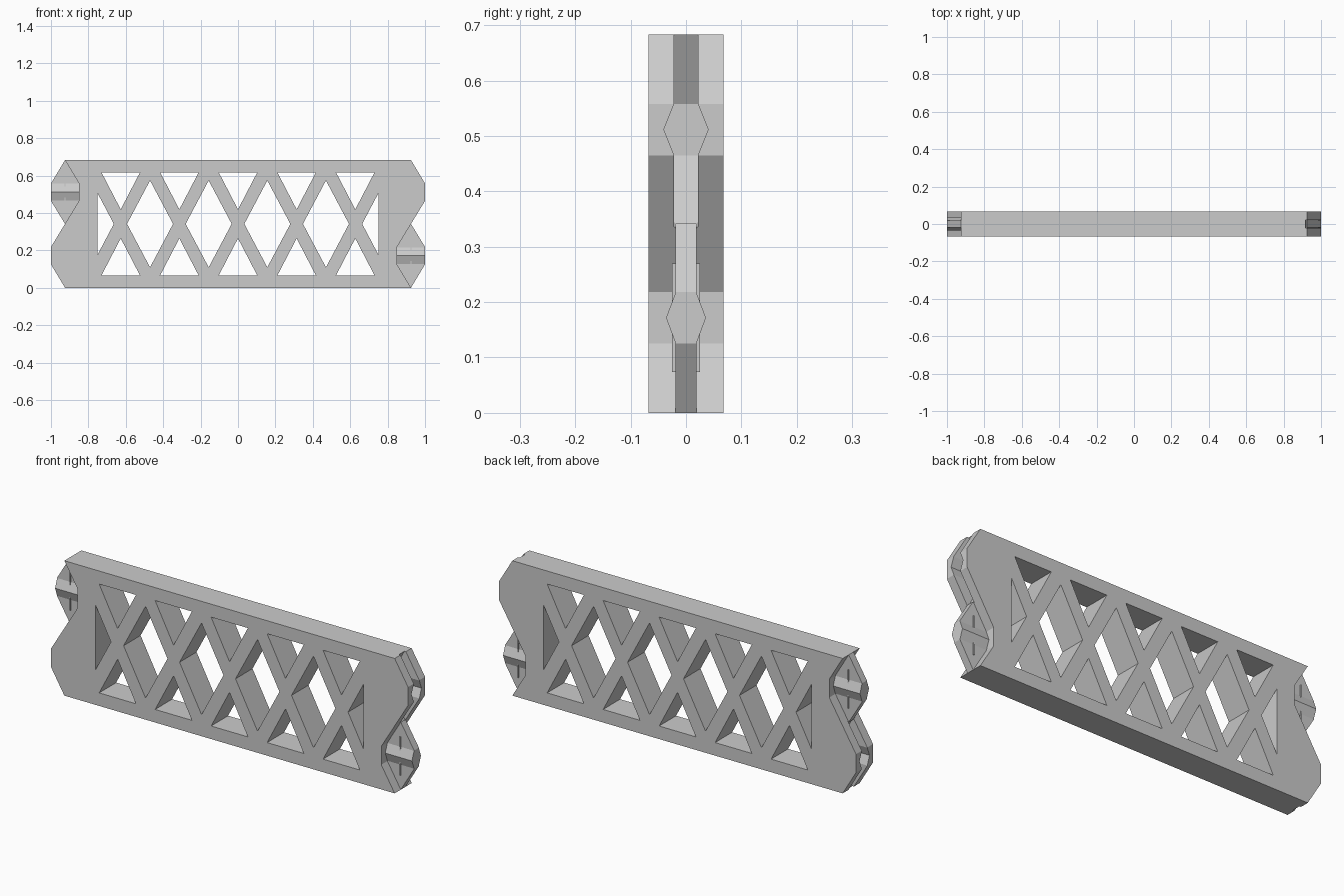
import bpy, bmesh

if "Cube" in bpy.data.objects:
    bpy.data.objects.remove(bpy.data.objects["Cube"])

H = 0.683          # panel height
T = 0.068          # half thickness
MID = H / 2

grey = bpy.data.materials.new("light grey")
grey.diffuse_color = (0.6, 0.6, 0.6, 1)
grey.use_nodes = True
grey.node_tree.nodes["Principled BSDF"].inputs["Base Color"].default_value = grey.diffuse_color


def add_prism(bm, pts, a, b, axis="y"):
    """Extrude a polygon: (x, z) points along y, or (y, z) points along x."""
    def place(p, d):
        return (p[0], d, p[1]) if axis == "y" else (d, p[0], p[1])
    lo = [bm.verts.new(place(p, a)) for p in pts]
    hi = [bm.verts.new(place(p, b)) for p in pts]
    bm.faces.new(lo)
    bm.faces.new(hi[::-1])
    n = len(pts)
    for i in range(n):
        j = (i + 1) % n
        bm.faces.new((lo[j], lo[i], hi[i], hi[j]))


def make(name, prisms):
    bm = bmesh.new()
    for p in prisms:
        add_prism(bm, *p)
    bmesh.ops.recalc_face_normals(bm, faces=bm.faces[:])
    me = bpy.data.meshes.new(name)
    bm.to_mesh(me)
    bm.free()
    me.materials.append(grey)
    ob = bpy.data.objects.new(name, me)
    bpy.context.collection.objects.link(ob)
    return ob


def cut(target, cutter):
    m = target.modifiers.new(cutter.name, "BOOLEAN")
    m.operation = "DIFFERENCE"
    m.solver = "EXACT"
    m.object = cutter
    bpy.context.view_layer.objects.active = target
    bpy.ops.object.modifier_apply(modifier=m.name)
    bpy.data.objects.remove(cutter)


def turn(pts):
    """Half turn of (x, z) points about the panel centre."""
    return [(-x, H - z) for x, z in pts]


# Panel outline: one end, then the same end turned half way round
end = [(0.925, 0), (0.85, 0.125), (0.85, 0.218), (0.925, MID),
       (1, 0.465), (1, 0.558), (0.925, H)]
panel = make("lattice_panel", [(end + turn(end), -T, T)])

# Lattice windows: triangles along both rails, diamonds between, half diamonds at the ends
P = 0.3135
windows = []
for i in range(-2, 3):
    x = i * P
    tri = [(x - 0.103, 0.617), (x + 0.103, 0.617), (x, 0.419)]
    windows += [tri, turn(tri)]
for i in (-1.5, -0.5, 0.5, 1.5):
    x = i * P
    windows.append([(x - 0.123, MID), (x, MID + 0.232),
                    (x + 0.123, MID), (x, MID - 0.232)])
side = [(0.75, MID - 0.163), (0.75, MID + 0.163), (0.664, MID)]
windows += [side, turn(side)]
cut(panel, make("window_cutter", [(w, -0.2, 0.2) for w in windows]))

# Slots with V grooves inside the outer tabs
slot = [(0.92, 0.69), (0.85, 0.558), (0.85, 0.465), (0.92, 0.336),
        (1.1, 0.336), (1.1, 0.69)]
cut(panel, make("slot_cutter", [(s, -0.022, 0.022) for s in (slot, turn(slot))]))


def ridge(zc, w, tip):
    return [(w, zc - 0.0465), (tip, zc), (w, zc + 0.0465),
            (-w, zc + 0.0465), (-tip, zc), (-w, zc - 0.0465)]


ZL = 0.1715
cut(panel, make("groove_cutter", [(ridge(H - ZL, 0.0215, 0.04), 0.85, 1.1, "x"),
                                  (ridge(ZL, 0.0215, 0.04), -1.1, -0.85, "x")]))

# Centre tongues, each with a ridge and a thin upright fin on both faces
tongue = [(0.925, 0), (1, 0.125), (1, 0.218), (0.925, MID),
          (0.845, 0.24), (0.845, 0.1)]
for name, s, pts, zc in (("right", 1, tongue, ZL), ("left", -1, turn(tongue), H - ZL)):
    make(name + "_tongue", [(pts, -0.019, 0.019)])
    make(name + "_tongue_ridge",
         [(ridge(zc, 0.0185, 0.036), *sorted((s * 0.848, s * 0.9995)), "x")])
    fin = [(-0.025, zc - 0.098), (0.025, zc - 0.098),
           (0.025, zc + 0.098), (-0.025, zc + 0.098)]
    make(name + "_tongue_fin", [(fin, s * 0.925 - 0.002, s * 0.925 + 0.002, "x")])
